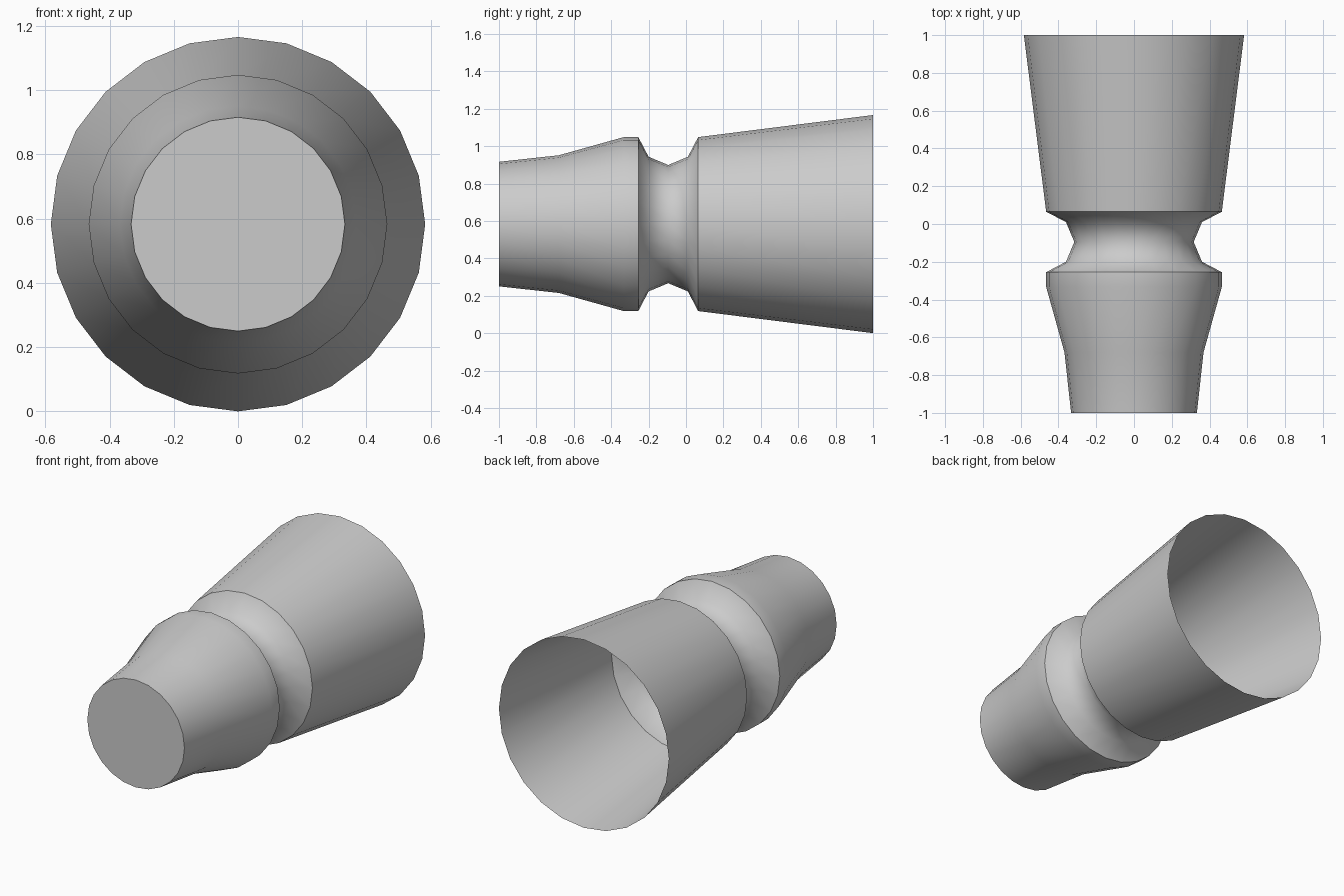
import bpy, bmesh, math

if "Cube" in bpy.data.objects:
    bpy.data.objects.remove(bpy.data.objects["Cube"])

SIDES = 24
AXIS_Z = 0.583
# (y, radius) from the closed small end to the open wide end
PROFILE = [(-1, 0.333), (-0.68, 0.368), (-0.333, 0.465), (-0.255, 0.465),
           (-0.2, 0.36), (-0.095, 0.316), (0.01, 0.36), (0.065, 0.465), (1, 0.583)]

bm = bmesh.new()


def ring(y, r):
    return [bm.verts.new((r * math.sin(2 * math.pi * i / SIDES), y,
                          AXIS_Z + r * math.cos(2 * math.pi * i / SIDES)))
            for i in range(SIDES)]


# lathed wall, left open at the wide end
rings = [ring(y, r) for y, r in PROFILE]
for a, b in zip(rings, rings[1:]):
    for i in range(SIDES):
        j = (i + 1) % SIDES
        bm.faces.new((a[i], a[j], b[j], b[i]))
# flat cap on the small end
bm.faces.new(rings[0][::-1])
for f in bm.faces:
    f.normal_update()
if bm.faces[:][-1].normal.y > 0:
    bmesh.ops.reverse_faces(bm, faces=bm.faces[:])

mesh = bpy.data.meshes.new("tapered_sleeve")
bm.to_mesh(mesh)
bm.free()
sleeve = bpy.data.objects.new("tapered_sleeve", mesh)
bpy.context.collection.objects.link(sleeve)
bpy.context.view_layer.objects.active = sleeve
sleeve.select_set(True)
bpy.ops.object.shade_smooth_by_angle(angle=math.radians(50))
